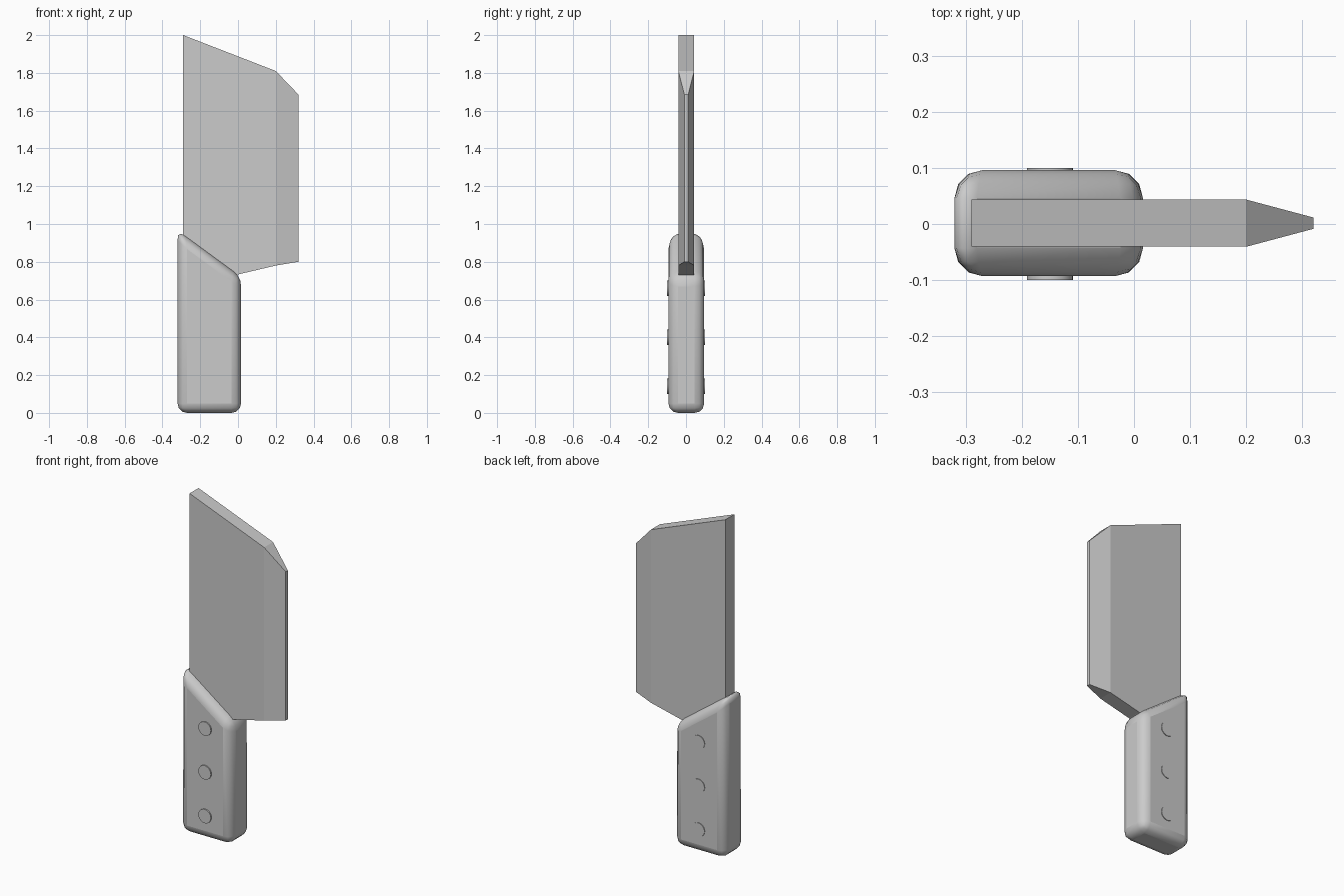
import bpy, bmesh, math

if "Cube" in bpy.data.objects:
    bpy.data.objects.remove(bpy.data.objects["Cube"])

Y0 = 0.0015  # shared mid-plane of the cleaver


def plate(name, outline, panels):
    """Symmetric plate: outline of (x, z, half thickness), side panels by index."""
    bm = bmesh.new()
    front = [bm.verts.new((x, Y0 - h, z)) for x, z, h in outline]
    back = [bm.verts.new((x, Y0 + h, z)) for x, z, h in outline]
    for panel in panels:
        bm.faces.new([front[i] for i in panel])
        bm.faces.new([back[i] for i in reversed(panel)])
    n = len(outline)
    for i in range(n):
        j = (i + 1) % n
        bm.faces.new((front[i], front[j], back[j], back[i]))
    bmesh.ops.recalc_face_normals(bm, faces=bm.faces)
    mesh = bpy.data.meshes.new(name)
    bm.to_mesh(mesh)
    bm.free()
    obj = bpy.data.objects.new(name, mesh)
    bpy.context.collection.objects.link(obj)
    return obj


def smooth(obj, angle):
    bpy.ops.object.select_all(action='DESELECT')
    obj.select_set(True)
    bpy.context.view_layer.objects.active = obj
    bpy.ops.object.shade_smooth_by_angle(angle=math.radians(angle))


# Blade: thick body tapering to a narrow cutting edge
T, E = 0.042, 0.010
plate("blade",
      [(-0.29, 2.0, T), (0.20, 1.81, T), (0.32, 1.685, E), (0.32, 0.80, E),
       (0.20, 0.78, T), (0.0, 0.733, T), (-0.02, 0.725, T), (-0.29, 0.91, T)],
      [(0, 1, 4, 5, 6, 7), (1, 2, 3, 4)])

# Handle: slanted block with rounded edges
H = 0.0945
handle = plate("handle",
               [(-0.32, 0.0, H), (0.016, 0.0, H), (0.016, 0.72, H), (-0.32, 0.966, H)],
               [(0, 1, 2, 3)])
bevel = handle.modifiers.new("round_edges", 'BEVEL')
bevel.width = 0.05
bevel.segments = 3
bevel.limit_method = 'NONE'
smooth(handle, 40)

# Rivets: pins running right through the handle
for i, z in enumerate((0.14, 0.40, 0.66)):
    bpy.ops.mesh.primitive_cylinder_add(vertices=32, radius=0.041, depth=0.2,
                                        location=(-0.15, 0, z),
                                        rotation=(math.pi / 2, 0, 0))
    rivet = bpy.context.object
    rivet.name = f"rivet_{i + 1}"
    smooth(rivet, 40)
